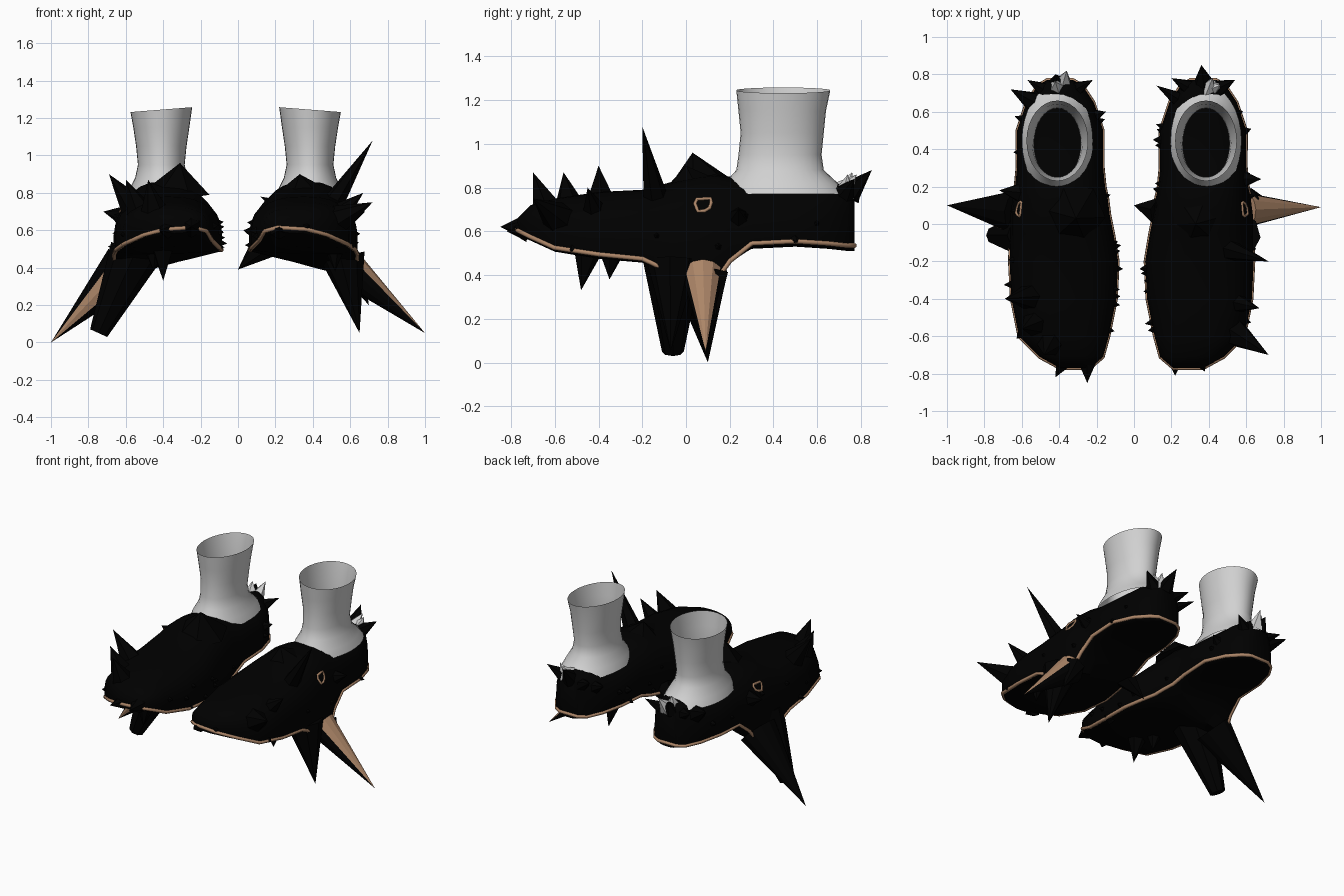
import bpy, bmesh, math, random
from mathutils import Vector, Matrix
from mathutils.bvhtree import BVHTree

cube = bpy.data.objects.get("Cube")
if cube:
    bpy.data.objects.remove(cube, do_unlink=True)


def material(name, rgb):
    m = bpy.data.materials.new(name)
    m.use_nodes = True
    colour = (*rgb, 1)
    m.diffuse_color = colour
    bsdf = next(n for n in m.node_tree.nodes if n.type == 'BSDF_PRINCIPLED')
    bsdf.inputs["Base Color"].default_value = colour
    bsdf.inputs["Roughness"].default_value = 0.9
    return m


BLACK = material("black leather", (0, 0, 0))
GREY = material("pale sock", (.64, .64, .64))
TAN = material("tan welt", (.42, .24, .14))


def add_object(name, bm, mats, angle=None):
    mesh = bpy.data.meshes.new(name)
    bm.to_mesh(mesh)
    bm.free()
    ob = bpy.data.objects.new(name, mesh)
    bpy.context.collection.objects.link(ob)
    for m in mats:
        mesh.materials.append(m)
    if angle:
        bpy.ops.object.select_all(action='DESELECT')
        ob.select_set(True)
        bpy.context.view_layer.objects.active = ob
        bpy.ops.object.shade_smooth_by_angle(angle=math.radians(angle))


def loft(rings, capped):
    bm = bmesh.new()
    loops = [[bm.verts.new(p) for p in ring] for ring in rings]
    for a, b in zip(loops, loops[1:]):
        for i in range(len(a)):
            j = (i + 1) % len(a)
            bm.faces.new((a[i], a[j], b[j], b[i]))
    if capped:
        bm.faces.new(loops[0])
        bm.faces.new(loops[-1])
    bmesh.ops.recalc_face_normals(bm, faces=bm.faces)
    return bm


def power(v, e):
    return math.copysign(abs(v) ** e, v)


# shoe stations: y, centre x, half width, inner edge z, outer edge z, top z
STATIONS = [
    (-.77, .29, .08, .62, .61, .66), (-.71, .31, .17, .6, .58, .72),
    (-.6, .35, .24, .55, .53, .75), (-.4, .35, .28, .51, .50, .78),
    (-.2, .35, .29, .5, .48, .79), (-.05, .36, .275, .5, .41, .83),
    (.05, .37, .265, .5, .39, .85), (.13, .37, .255, .51, .37, .86),
    (.2, .37, .24, .52, .47, .85), (.3, .37, .23, .55, .55, .82),
    (.5, .37, .23, .56, .56, .8), (.65, .37, .18, .55, .55, .82),
    (.74, .37, .12, .54, .54, .82), (.77, .37, .07, .54, .54, .8)]

# sock rings: z, centre y, x radius, y radius
SOCK = [(.77, .445, .19, .295), (.82, .435, .17, .26), (.88, .43, .14, .2),
        (.95, .43, .125, .19), (1.05, .44, .135, .19),
        (1.15, .44, .15, .2), (1.245, .445, .165, .215)]


def build_body(prefix, side, shift):
    rings = []
    for y, xc, hw, zin, zout, top in STATIONS:
        ring = []
        for i in range(32):
            t = math.tau * i / 32
            c, s = power(math.cos(t), .75), power(math.sin(t), .75)
            edge = zin + (zout - zin) * (c + 1) / 2
            z = edge + s * (top - edge if s > 0 else .03)
            # the leather bulges out a little over the welt
            bulge = 1 + .08 * max(math.sin(t), 0) * abs(math.cos(t))
            ring.append((side * (xc + shift + hw * c * bulge), y, z))
        rings.append(ring)
    bm = loft(rings, True)
    tree = BVHTree.FromBMesh(bm)
    add_object(prefix + "_shoe_upper", bm, [BLACK], 50)
    return tree


def build_sock(prefix, side, shift):
    rings = []
    for z, yc, rx, ry in SOCK:
        ring = []
        for i in range(32):
            t = math.tau * i / 32
            tilt = -.013 * math.cos(t) * (z > 1.2)
            ring.append((side * (.385 + shift + rx * math.cos(t)),
                         yc + ry * math.sin(t), z + tilt))
        rings.append(ring)
    add_object(prefix + "_sock", loft(rings, False), [GREY], 60)


def tube(name, points, radius):
    cu = bpy.data.curves.new(name, 'CURVE')
    cu.dimensions = '3D'
    cu.bevel_depth = radius
    cu.bevel_resolution = 1
    sp = cu.splines.new('POLY')
    sp.points.add(len(points) - 1)
    for p, co in zip(sp.points, points):
        p.co = (*co, 1)
    sp.use_cyclic_u = True
    cu.materials.append(TAN)
    ob = bpy.data.objects.new(name, cu)
    bpy.context.collection.objects.link(ob)


def cone(bm, root, tip, radius, blunt=0, sides=6):
    axis = (tip - root).normalized()
    turn = axis.to_track_quat('Z', 'Y').to_matrix().to_4x4()
    bmesh.ops.create_cone(
        bm, cap_ends=True, segments=sides, radius1=radius, radius2=blunt,
        depth=(tip - root).length,
        matrix=Matrix.Translation((tip + root) / 2) @ turn)


def thorn(bm, tree, tip, radius, sides=6):
    """Cone grown from the nearest point of the shoe out to the tip."""
    tip = Vector(tip)
    root = tree.find_nearest(tip)[0]
    cone(bm, root - (tip - root).normalized() * .04, tip, radius, sides=sides)


# thorn tips with base radius
LEFT = [(0, .1, .39, .08), (.03, -.24, .6, .05), (.72, -.2, 1.08, .06),
        (.72, -.7, .75, .08), (.22, -.81, .6, .05),
        (.38, -.79, .62, .04), (.36, .85, .88, .06), (.2, .78, .8, .05),
        (.12, .74, .78, .05), (.54, .77, .84, .06), (.68, .24, .7, .06),
        (.1, .45, .65, .05), (.33, 0, .9, .15), (.52, -.35, .38, .06),
        (.7, .14, .2, .07), (.67, -.45, .8, .06)]
RIGHT = [(-.25, -.85, .62, .06), (-.42, -.82, .6, .05), (-.69, -.4, .9, .08),
         (-.6, -.56, .87, .08), (-.48, -.7, .87, .08), (-.31, .03, .96, .17),
         (-.66, .72, .8, .07), (-.57, .77, .78, .05), (-.42, .8, .84, .06),
         (-.22, .77, .8, .05), (-.15, .6, .7, .05), (-.72, .18, .7, .07),
         (-.4, -.48, .33, .07), (-.45, -.35, .38, .06)]

random.seed(4)
for prefix, side, shift, tips in (("left", 1, 0, LEFT), ("right", -1, .025, RIGHT)):
    tree = build_body(prefix, side, shift)
    build_sock(prefix, side, shift)

    # welt tucked under the sole edge
    rim = [(side * (s[1] + shift + s[2] - .003), s[0], s[4] - .005) for s in STATIONS]
    rim += [(side * (s[1] + shift - s[2] + .003), s[0], s[3] - .005) for s in reversed(STATIONS)]
    tube(prefix + "_welt", rim, .012)

    # small lace loop on the outer side
    loop = []
    for i in range(10):
        t = math.tau * i / 10
        guess = Vector((side * .75, .085 + .05 * math.cos(t), .8 + .05 * math.sin(t)))
        loop.append(tree.find_nearest(guess)[0])
    tube(prefix + "_lace_loop", loop, .008)

    # thorns: placed ones, then small scattered ones along both sides
    bm = bmesh.new()
    for x, y, z, r in tips:
        thorn(bm, tree, (x, y, z), r)
    for i in range(18):
        y = random.uniform(-.7, .7)
        flank = random.choice((-1, 1))
        guess = Vector((side * (.36 + flank * .5), y, random.uniform(.5, .74)))
        hit = tree.find_nearest(guess)
        thorn(bm, tree, hit[0] + hit[1] * random.uniform(.015, .04), .04, sides=5)

    # long black spike under the arch, blunt on one shoe
    if side > 0:
        cone(bm, Vector((.56, -.06, .46)), Vector((.65, -.07, .05)), .12, sides=8)
    else:
        cone(bm, Vector((-.55, -.06, .48)), Vector((-.745, -.06, .05)), .14, .05, 8)
    add_object(prefix + "_thorns", bm, [BLACK])

    # torn sock scraps showing at the heel
    bm = bmesh.new()
    scraps = [(.42, .78, .86), (.46, .74, .86)] if side > 0 else [(-.36, .82, .86), (-.42, .76, .87)]
    for tip in scraps:
        thorn(bm, tree, tip, .055, sides=5)
    add_object(prefix + "_heel_scraps", bm, [GREY])

    # great outer spike, partly tan
    bm = bmesh.new()
    if side > 0:
        cone(bm, Vector((.59, .075, .4)), Vector((1, .09, .05)), .095, sides=12)
    else:
        cone(bm, Vector((-.6, .06, .41)), Vector((-1, .1, 0)), .13, sides=12)
    bm.normal_update()
    for f in bm.faces:
        n = f.normal
        if side > 0:
            f.material_index = int(n.z > .15)
        else:
            f.material_index = int(n.y < -.6 and -.6 < n.z < .2)
    add_object(prefix + "_great_spike", bm, [BLACK, TAN])
